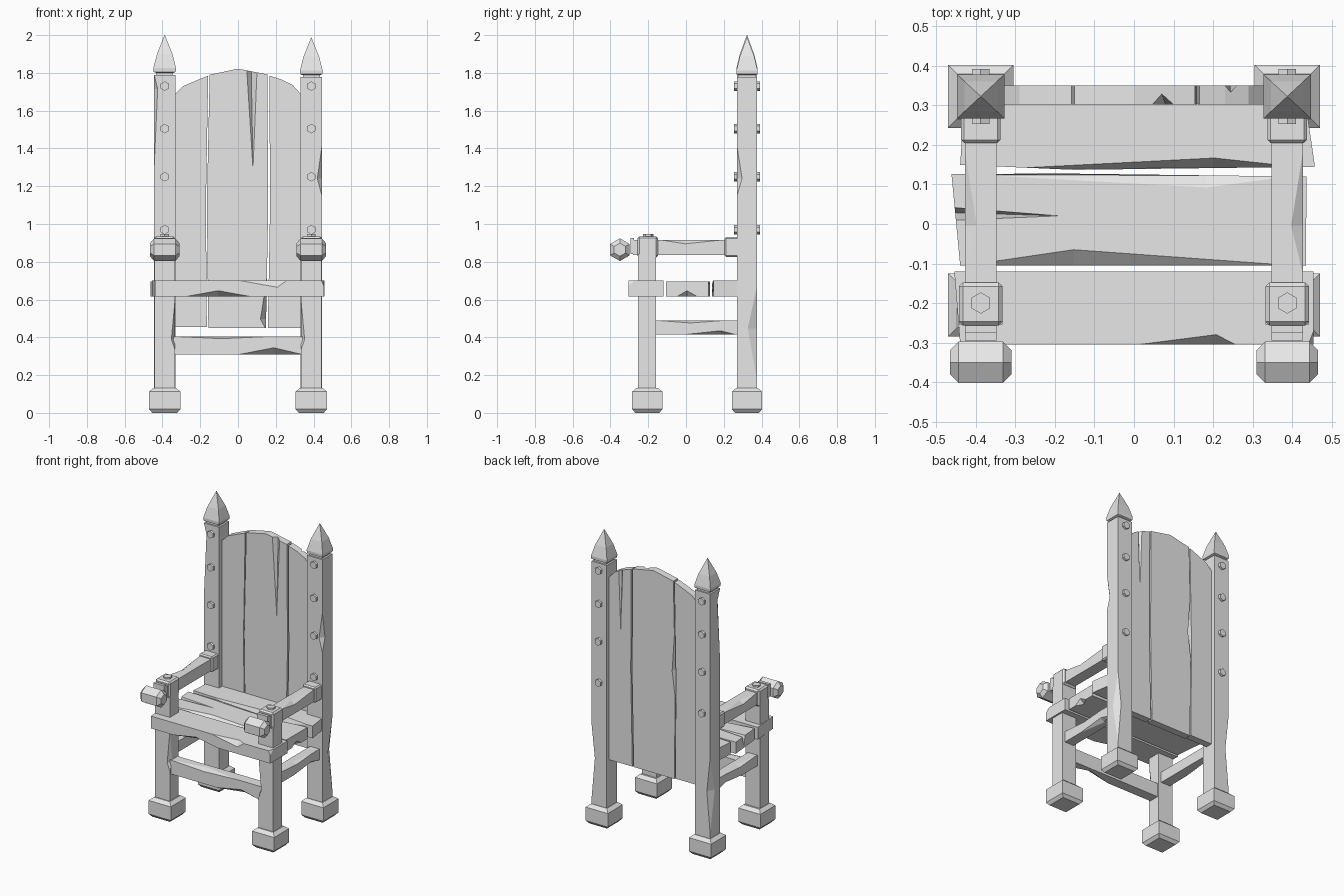
import bpy, bmesh, math
from mathutils import Vector, Matrix

if "Cube" in bpy.data.objects:
    bpy.data.objects.remove(bpy.data.objects["Cube"])

wood = bpy.data.materials.new("grey wood")
wood.diffuse_color = (0.8, 0.8, 0.8, 1)
wood.use_nodes = True
wood.node_tree.nodes["Principled BSDF"].inputs["Base Color"].default_value = wood.diffuse_color
X, Y, Z = Vector((1, 0, 0)), Vector((0, 1, 0)), Vector((0, 0, 1))


def finish(name, bm):
    bmesh.ops.recalc_face_normals(bm, faces=bm.faces[:])
    me = bpy.data.meshes.new(name)
    bm.to_mesh(me)
    bm.free()
    me.materials.append(wood)
    ob = bpy.data.objects.new(name, me)
    bpy.context.collection.objects.link(ob)
    return ob


def box(name, lo, hi, bevel=0.0):
    bm = bmesh.new()
    lo, hi = Vector(lo), Vector(hi)
    size = hi - lo
    m = Matrix.Translation((lo + hi) / 2) @ Matrix.Diagonal((*size, 1))
    bmesh.ops.create_cube(bm, size=1, matrix=m)
    if bevel:
        bmesh.ops.bevel(bm, geom=bm.edges[:], offset=bevel, segments=1, affect='EDGES')
    return finish(name, bm)


def stack(name, cx, cy, levels):
    """Square column from (z, half x, half y) levels."""
    bm = bmesh.new()
    rings = [[bm.verts.new((cx + i * hx, cy + j * hy, z))
              for i, j in ((-1, -1), (1, -1), (1, 1), (-1, 1))] for z, hx, hy in levels]
    bm.faces.new(rings[0][::-1])
    bm.faces.new(rings[-1])
    for a, b in zip(rings, rings[1:]):
        for k in range(4):
            n = (k + 1) % 4
            bm.faces.new((a[k], a[n], b[n], b[k]))
    return finish(name, bm)


def prism(name, outline, depth, to3d):
    """Extruded outline; to3d maps (u, v, w) to a point."""
    bm = bmesh.new()
    a = [bm.verts.new(to3d(u, v, depth[0])) for u, v in outline]
    b = [bm.verts.new(to3d(u, v, depth[1])) for u, v in outline]
    bm.faces.new(a)
    bm.faces.new(b[::-1])
    for k in range(len(a)):
        n = (k + 1) % len(a)
        bm.faces.new((a[k], a[n], b[n], b[k]))
    return finish(name, bm)


def cylinder(name, centre, axis, r, depth, sides=6, bevel=0.0):
    bm = bmesh.new()
    m = Matrix.Translation(centre) @ axis.to_track_quat('Z', 'Y').to_matrix().to_4x4()
    bmesh.ops.create_cone(bm, cap_ends=True, segments=sides, radius1=r, radius2=r,
                          depth=depth, matrix=m)
    if bevel:
        bmesh.ops.bevel(bm, geom=[e for e in bm.edges if any(len(f.verts) == sides for f in e.link_faces)],
                        offset=bevel, segments=1, affect='EDGES')
    return finish(name, bm)


def carve(ob, pts):
    """Cut away the convex hull of some points."""
    bm = bmesh.new()
    for p in pts:
        bm.verts.new(p)
    bmesh.ops.convex_hull(bm, input=bm.verts[:])
    cutter = finish("cutter", bm)
    cutter.hide_render = True
    mod = ob.modifiers.new("carve", 'BOOLEAN')
    mod.operation, mod.solver, mod.object = 'DIFFERENCE', 'EXACT', cutter
    bpy.context.view_layer.objects.active = ob
    bpy.ops.object.modifier_apply(modifier=mod.name)
    bpy.data.objects.remove(cutter)


def chip(ob, a, b, n1, n2, t, d1, d2):
    """Worn edge a-b: reaches d1 across face n1 and d2 across face n2 at fraction t."""
    a, b = Vector(a), Vector(b)
    m, out = a.lerp(b, t), n1 + n2
    carve(ob, [a + out * .001, b + out * .001, m - n2 * d1, m - n1 * d2, m + out * .05])


def flat(u, v, w):
    return (u, v, w)


def upright(u, v, w):
    return (u, w, v)


# Parts repeated on both sides
PX = 0.388
for s, side in ((-1, "left"), (1, "right")):
    cx, drop = s * PX, 0.0 if s < 0 else 0.012
    S = X * s
    # Back post with worn edges
    post = stack(side + "_back_post", cx, 0.323, [(0.11, .057, .054), (1.79 - drop, .057, .054)])
    ox = s * (PX + .057)
    chip(post, (ox, .377, .15), (ox, .377, .69), S, Y, .55, .05, .025)
    if s > 0:
        chip(post, (ox, .269, 1.14), (ox, .269, 1.43), S, -Y, .35, .028, .025)
    else:
        chip(post, (ox, .269, 1.24), (ox, .269, 1.80), S, -Y, .85, .03, .02)
    # Pointed finial
    stack(side + "_finial", cx, 0.323, [(1.78 - drop, .045, .045), (1.80 - drop, .045, .045),
          (1.805 - drop, .058, .055), (1.825 - drop, .06, .056), (1.90 - drop, .041, .038),
          (2.0 - drop, .001, .001)])
    # Front leg
    leg = box(side + "_front_leg", (cx - .055, -.255, .11), (cx + .055, -.16, .84))
    chip(leg, (cx - s * .055, -.255, .33), (cx - s * .055, -.255, .62), -S, -Y, .2, .03, .02)
    # Feet
    for where, cy in (("front", -.205), ("back", .323)):
        stack(f"{side}_{where}_foot", cx, cy, [(0, .066, .064), (.02, .083, .08),
              (.112, .083, .08), (.132, .06, .057)])
    # Armrest, its clasps and rounded end
    arm = box(side + "_armrest", (cx - .04, -.28, .835), (cx + .04, .28, .915))
    chip(arm, (cx + s * .04, -.14, .915), (cx + s * .04, .2, .915), S, Z, .4, .02, .03)
    box(side + "_front_clasp", (cx - .055, -.257, .822), (cx + .055, -.148, .935), .01)
    box(side + "_back_clasp", (cx - .05, .205, .825), (cx + .05, .29, .93), .008)
    stack(side + "_arm_neck", cx, 0, [(.84, .04, .01), (.925, .04, .01)]).location.y = -.285
    cylinder(side + "_arm_knob", (cx, -.35, .864), X, .06, .156, 6, .022)
    # Bolts
    cylinder(side + "_clasp_bolt", (cx, -.2, .938), Z, .027, .016)
    for z in (.97, 1.25, 1.505, 1.73):
        for y in (.263, .383):
            cylinder(side + "_post_bolt", (cx, y, z), Y, .025, .02)
    # Side stretcher
    bar = box(side + "_side_stretcher", (cx - .035, -.17, .415), (cx + .035, .28, .488))
    chip(bar, (cx + s * .035, -.02, .415), (cx + s * .035, .27, .415), S, -Z, .7, .02, .03)
    chip(bar, (cx + s * .035, -.15, .488), (cx + s * .035, .2, .488), S, Z, .5, .012, .03)

# Front stretcher
rail = box("front_stretcher", (-.37, -.24, .31), (.345, -.17, .405))
chip(rail, (0, -.24, .31), (.345, -.24, .31), -Y, -Z, .55, .035, .045)
chip(rail, (-.37, -.24, .405), (.2, -.24, .405), -Y, Z, .5, .012, .04)

# Seat planks
front = prism("front_seat_plank", [(-.44, -.305), (.455, -.305), (.455, -.12), (-.455, -.12)],
              (.617, .70), flat)
chip(front, (0, -.305, .70), (.26, -.305, .70), -Y, Z, .8, .035, .025)
chip(front, (-.28, -.305, .617), (.07, -.305, .617), -Y, -Z, .5, .03, .05)
carve(front, [(.47, -.31, .64), (.43, -.32, .71), (.47, -.22, .71), (.5, -.35, .75)])
middle = prism("middle_seat_plank", [(-.44, -.105), (.435, -.105), (.437, .12), (-.2, .128), (-.462, .126)],
               (.617, .695), flat)
carve(middle, [(-.5, .05, .72), (-.5, -.0, .72), (-.5, .03, .62), (-.17, .02, .70)])
chip(middle, (-.44, -.105, .695), (.43, -.105, .695), -Y, Z, .33, .035, .04)
chip(middle, (-.45, .124, .695), (.43, .122, .695), Y, Z, .72, .014, .03)
chip(middle, (.436, -.05, .617), (.436, .06, .617), X, -Z, .5, .03, .03)
back = prism("back_seat_plank", [(-.44, .15), (-.15, .137), (.458, .145), (.435, .305), (-.43, .305)],
             (.617, .70), flat)
chip(back, (-.35, .14, .70), (.44, .143, .70), -Y, Z, .7, .06, .025)

# Backrest boards with arched top
left = prism("left_back_board", [(-.335, .455), (-.165, .455), (-.17, 1.1), (-.158, 1.785), (-.22, 1.76),
             (-.29, 1.73), (-.335, 1.685)], (.302, .35), upright)
mid = prism("middle_back_board", [(-.157, .45), (.148, .45), (.16, 1.1), (.155, 1.792), (0, 1.822),
            (-.15, 1.79), (-.165, 1.1)], (.302, .35), upright)
carve(mid, [(.035, .29, 1.83), (.115, .29, 1.83), (.08, .30, 1.25), (.07, .33, 1.83)])
chip(mid, (.148, .302, .44), (.152, .302, .72), X, -Y, .2, .05, .03)
chip(mid, (-.163, .35, 1.0), (-.158, .35, 1.45), -X, Y, .4, .04, .02)
right = prism("right_back_board", [(.158, .45), (.335, .45), (.335, 1.685), (.29, 1.735), (.23, 1.765),
              (.166, 1.785), (.17, 1.1)], (.302, .35), upright)
carve(right, [(.22, .36, 1.79), (.27, .36, 1.79), (.245, .35, 1.35), (.245, .333, 1.79)])
